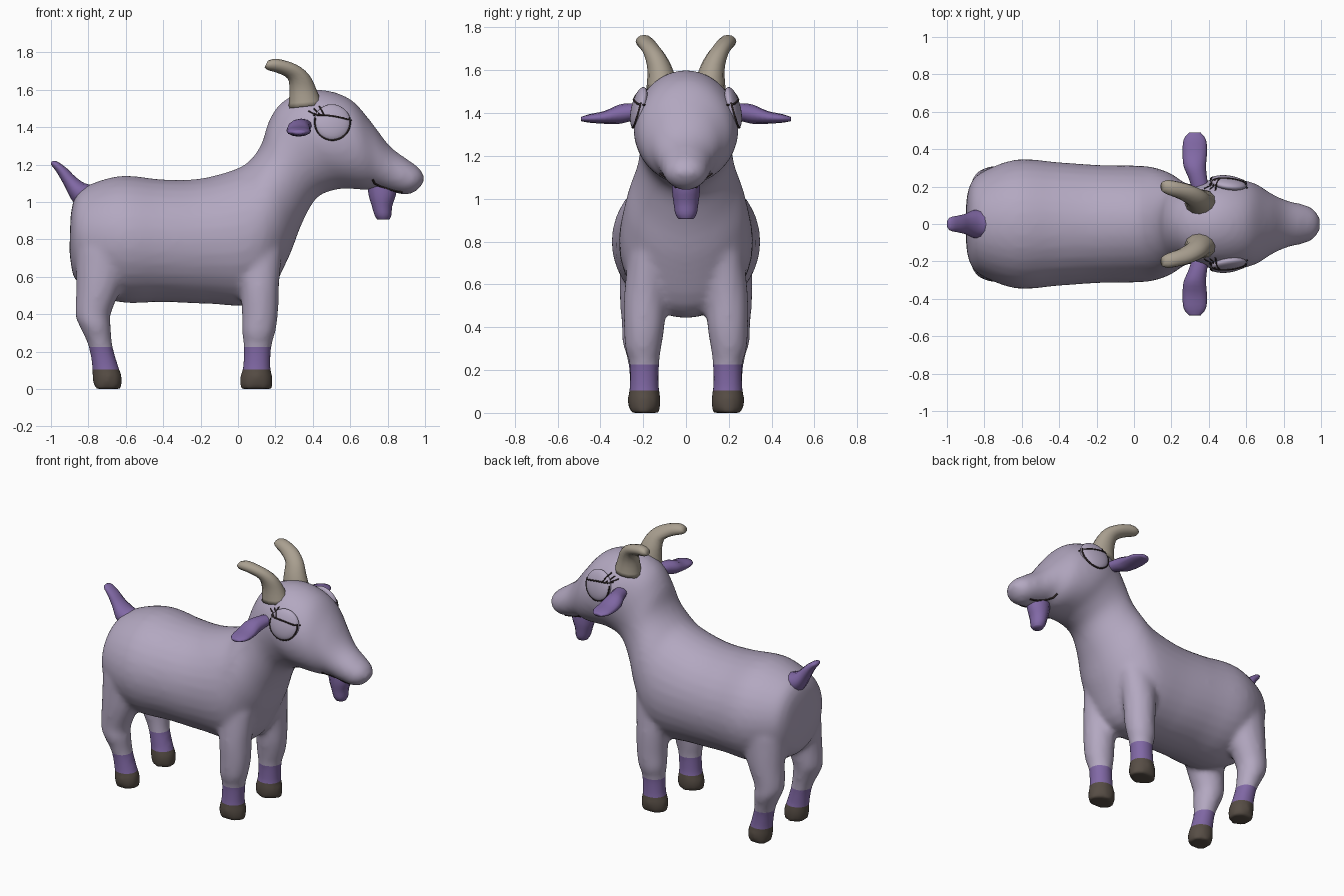
import bpy, bmesh, math
from mathutils import Vector, Matrix
from mathutils.bvhtree import BVHTree

if "Cube" in bpy.data.objects:
    bpy.data.objects.remove(bpy.data.objects["Cube"], do_unlink=True)

Y, Z = Vector((0, 1, 0)), Vector((0, 0, 1))


def material(name, rgb):
    m = bpy.data.materials.new(name)
    m.use_nodes = True
    m.diffuse_color = (*rgb, 1)
    bsdf = next(n for n in m.node_tree.nodes if n.type == 'BSDF_PRINCIPLED')
    bsdf.inputs["Base Color"].default_value = (*rgb, 1)
    bsdf.inputs["Roughness"].default_value = 0.8
    return m


coat = material("lavender coat", (0.45, 0.39, 0.53))
violet = material("violet accent", (0.22, 0.14, 0.38))
horn_mat = material("horn beige", (0.40, 0.35, 0.28))
hoof_mat = material("hoof brown", (0.095, 0.075, 0.06))
line_mat = material("dark line", (0.03, 0.02, 0.02))


def smooth_rings(rings, steps):
    """Catmull-Rom interpolation between cross-sections."""
    out = []
    last = len(rings) - 1
    for i in range(last):
        a, b, c, d = (rings[min(max(k, 0), last)] for k in range(i - 1, i + 3))
        for k in range(steps):
            t = k / steps
            out.append([0.5 * (2 * q + (r - p) * t + (2 * p - 5 * q + 4 * r - s) * t * t
                               + (3 * q - p - 3 * r + s) * t ** 3)
                        for p, q, r, s in zip(a, b, c, d)])
    return out + [rings[-1]]


def loft(bm, rings, axis=Y, sides=20, steps=3):
    """Each ring: x0, z0, x1, z1 (ends of one diameter), centre y, other half-width."""
    loops = []
    for x0, z0, x1, z1, cy, w in smooth_rings(rings, steps):
        p, q = Vector((x0, cy, z0)), Vector((x1, cy, z1))
        loops.append([bm.verts.new((p + q) / 2 + (p - q) / 2 * math.cos(a) + axis * w * math.sin(a))
                      for a in (math.tau * k / sides for k in range(sides))])
    faces = [bm.faces.new(loops[0]), bm.faces.new(loops[-1])]
    for lo, hi in zip(loops, loops[1:]):
        for k in range(sides):
            j = (k + 1) % sides
            faces.append(bm.faces.new((lo[k], lo[j], hi[j], hi[k])))
    bmesh.ops.recalc_face_normals(bm, faces=faces)


def finish(name, bm, mats):
    me = bpy.data.meshes.new(name)
    bm.to_mesh(me)
    ob = bpy.data.objects.new(name, me)
    bpy.context.collection.objects.link(ob)
    for m in mats:
        me.materials.append(m)
    for p in me.polygons:
        p.use_smooth = True
    return ob


def part(name, rings, mat, axis=Y, sides=12):
    bm = bmesh.new()
    loft(bm, rings, axis, sides)
    finish(name, bm, [mat])
    bm.free()


# Torso, neck and head as one sweep from rump to nose
trunk = [(-.895, .93, -.90, .78, 0, .08), (-.87, 1.03, -.895, .68, 0, .19),
         (-.80, 1.09, -.85, .56, 0, .27), (-.62, 1.14, -.64, .465, 0, .345),
         (-.40, 1.12, -.40, .465, 0, .33), (-.20, 1.125, -.15, .455, 0, .315),
         (0, 1.18, .12, .46, 0, .31), (.08, 1.24, .26, .68, 0, .28),
         (.13, 1.32, .34, .88, 0, .235), (.16, 1.42, .42, 1.02, 0, .215),
         (.22, 1.52, .52, 1.065, 0, .225), (.32, 1.58, .60, 1.07, 0, .245),
         (.45, 1.60, .66, 1.065, 0, .24), (.60, 1.55, .70, 1.065, 0, .215),
         (.71, 1.43, .75, 1.07, 0, .165), (.81, 1.30, .83, 1.05, 0, .125),
         (.91, 1.225, .90, 1.04, 0, .105), (.97, 1.18, .95, 1.055, 0, .08),
         (1.0, 1.13, .99, 1.10, 0, .03)]
# Legs: height, back x, front x, centre y, half-width
front_leg = [(.75, -.02, .24, .17, .10), (.55, .01, .22, .19, .10), (.40, .02, .215, .195, .095),
             (.30, .02, .20, .20, .085), (.23, .03, .18, .195, .07), (.11, .025, .175, .195, .07),
             (.07, .01, .185, .195, .078), (0, .01, .185, .195, .072)]
hind_leg = [(.75, -.87, -.55, .18, .13), (.55, -.865, -.62, .20, .11), (.40, -.87, -.68, .205, .095),
            (.34, -.85, -.68, .21, .09), (.23, -.80, -.67, .20, .07), (.11, -.78, -.635, .195, .07),
            (.07, -.78, -.62, .195, .078), (0, -.77, -.62, .195, .072)]

bm = bmesh.new()
loft(bm, trunk, sides=32, steps=4)
for s in (1, -1):
    for leg in (front_leg, hind_leg):
        loft(bm, [(x0, z, x1, z, s * y, w) for z, x0, x1, y, w in leg])
raw = finish("body_source", bm, [])
bm.free()

# Fuse the shells into one skin, then soften the joints
mod = raw.modifiers.new("fuse", 'REMESH')
mod.mode = 'VOXEL'
mod.voxel_size = 0.018
mod = raw.modifiers.new("soften", 'SMOOTH')
mod.factor, mod.iterations = 0.5, 7
skin = bpy.data.meshes.new_from_object(raw.evaluated_get(bpy.context.evaluated_depsgraph_get()))
bpy.data.objects.remove(raw, do_unlink=True)

# Cut the skin at sock and hoof heights and colour by height
bm = bmesh.new()
bm.from_mesh(skin)
sock_top, hoof_top = 0.225, 0.105
for h in (sock_top, hoof_top):
    bmesh.ops.bisect_plane(bm, geom=bm.verts[:] + bm.edges[:] + bm.faces[:],
                           plane_co=(0, 0, h), plane_no=Z)
for f in bm.faces:
    z = f.calc_center_median().z
    f.material_index = 2 if z < hoof_top else 1 if z < sock_top else 0
finish("body", bm, [coat, violet, hoof_mat])
surfaces = [BVHTree.FromBMesh(bm)]
bm.free()

# Tail and beard
part("tail", [(-.86, .97, -.77, 1.09, 0, .075), (-.895, 1.02, -.82, 1.10, 0, .075),
              (-.93, 1.09, -.87, 1.135, 0, .055), (-.97, 1.16, -.91, 1.175, 0, .045),
              (-1.0, 1.20, -.955, 1.21, 0, .037), (-.995, 1.217, -.98, 1.22, 0, .02)], violet)
part("beard", [(.69, 1.10, .85, 1.10, 0, .065), (.70, 1.03, .845, 1.04, 0, .065),
               (.715, .98, .825, .98, 0, .058), (.73, .93, .82, .93, 0, .05),
               (.745, .905, .81, .905, 0, .035)], violet)

# Ears, horns and eye bulges on both sides
for side, s in (("left", 1), ("right", -1)):
    ear = [(.31, 1.41, .40, 1.41, .19, .03), (.29, 1.405, .39, 1.405, .25, .04),
           (.265, 1.395, .385, 1.395, .31, .045), (.26, 1.38, .39, 1.38, .38, .03),
           (.265, 1.375, .385, 1.375, .45, .02), (.295, 1.372, .355, 1.372, .49, .01)]
    part(side + "_ear", [(*r[:4], s * r[4], r[5]) for r in ear], violet, Z)
    horn = [(.27, 1.50, .45, 1.52, .11, .075), (.275, 1.60, .42, 1.60, .12, .06),
            (.265, 1.66, .38, 1.68, .145, .05), (.21, 1.69, .31, 1.735, .175, .045),
            (.16, 1.705, .21, 1.765, .195, .04), (.142, 1.72, .16, 1.755, .20, .025)]
    part(side + "_horn", [(*r[:4], s * r[4], r[5]) for r in horn], horn_mat)
    bm = bmesh.new()
    turn = Vector((.15, s, .25)).to_track_quat('Z', 'Y').to_matrix().to_4x4()
    bmesh.ops.create_uvsphere(bm, u_segments=28, v_segments=14, radius=0.1,
                              matrix=Matrix.Translation((.505, s * .22, 1.425)) @ turn
                              @ Matrix.Diagonal((1, 1, .32, 1)))
    finish(side + "_eye", bm, [coat])
    surfaces.append(BVHTree.FromBMesh(bm))
    bm.free()


def drawn_line(name, s, points, thick):
    """Thin dark tube laid on the head, given as x, z points."""
    path = []
    for x, z in points:
        hits = [t.ray_cast(Vector((x, s, z)), -s * Y)[0] for t in surfaces]
        hits = [h for h in hits if h is not None and h.y * s > 0]
        if hits:
            path.append(max(hits, key=lambda h: h.y * s))
    if len(path) < 2:
        return
    cu = bpy.data.curves.new(name, 'CURVE')
    cu.dimensions = '3D'
    cu.bevel_depth, cu.bevel_resolution = thick, 1
    cu.use_fill_caps = True
    sp = cu.splines.new('POLY')
    sp.points.add(len(path) - 1)
    for pt, co in zip(sp.points, path):
        pt.co = (*co, 1)
    cu.materials.append(line_mat)
    bpy.context.collection.objects.link(bpy.data.objects.new(name, cu))


# Eye outline, eyelid, lashes and mouth
for side, s in (("left", 1), ("right", -1)):
    arc = [math.radians(a) for a in range(165, 376, 10)]
    drawn_line(side + "_eye_outline", s,
               [(.505 + .094 * math.cos(a), 1.425 + .094 * math.sin(a)) for a in arc], .005)
    drawn_line(side + "_eyelid", s,
               [(.405 + .02 * k, 1.465 - .003 * k + .01 * math.sin(k * .3)) for k in range(11)], .005)
    for k in range(3):
        x = .42 + .02 * k
        drawn_line(f"{side}_lash_{k + 1}", s,
                   [(x - .045 * t / 4 + .01 * k * t / 4, 1.465 + (.022 + .012 * k) * t / 4)
                    for t in range(5)], .004)
    drawn_line(side + "_mouth", s,
               [(.72, 1.12), (.73, 1.10), (.76, 1.085), (.79, 1.075), (.82, 1.065),
                (.85, 1.058), (.88, 1.054)], .006)
